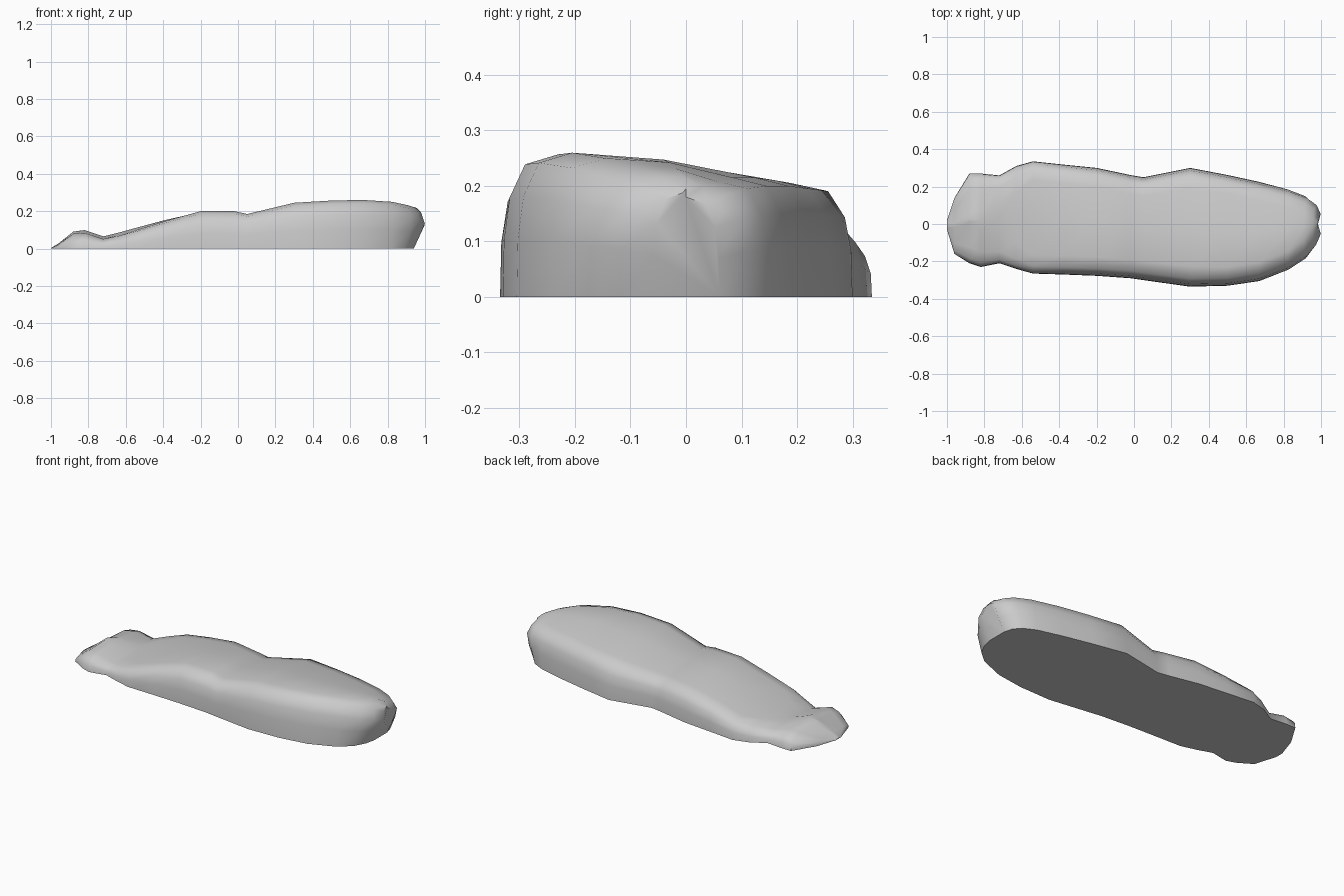
import bpy
import bmesh

cube = bpy.data.objects.get("Cube")
if cube:
    bpy.data.objects.remove(cube)

# One flat stone colour
stone = bpy.data.materials.new("pale_grey_stone")
stone.use_nodes = True
grey = (0.6, 0.6, 0.6, 1)
stone.diffuse_color = grey
stone.node_tree.nodes["Principled BSDF"].inputs["Base Color"].default_value = grey

# Stations: x, front edge, back edge, front height, back height, shoulder inset
stations = [
    (-1.0, -.03, .02, .003, .003, .01),
    (-.96, -.16, .14, .025, .025, .07),
    (-.88, -.21, .27, .085, .08, .11),
    (-.82, -.23, .27, .09, .09, .10),
    (-.72, -.21, .26, .055, .065, .08),
    (-.63, -.24, .31, .075, .085, .07),
    (-.54, -.265, .335, .10, .105, .05),
    (-.38, -.27, .318, .15, .14, .05),
    (-.2, -.277, .30, .20, .17, .05),
    (-.02, -.29, .262, .20, .17, .05),
    (.05, -.3, .25, .185, .165, .05),
    (.3, -.335, .30, .245, .205, .055),
    (.5, -.33, .262, .257, .21, .05),
    (.67, -.305, .225, .26, .215, .05),
    (.83, -.245, .185, .25, .215, .05),
    (.93, -.185, .15, .232, .21, .05),
    (.98, -.12, .11, .215, .20, .04),
    (1.0, -.06, .06, .19, .18, .03),
]

# Half profile: inset as a share of the shoulder, height as a share of the top
HALF = [(0, 0), (.04, .4), (.25, .7), (.8, .93), (2, 1)]


def section(x, front, back, zf, zb, inset):
    """Closed cross-section with a flat base and rounded shoulders."""
    ring = [(front + i * inset, h * zf) for i, h in HALF]
    mid = (front + back) / 2
    ring.append((mid, (zf + zb) / 2 + .01 * min(1, zf / .1)))
    ring += [(back - i * inset, h * zb) for i, h in reversed(HALF)]
    # The blunt end leans out at mid height
    lean = max(0, (x - .8) / .2)
    points = []
    for y, z in ring:
        shift = .06 * (1 - z / .13) if z < .13 else .03 * (z - .13) / .09
        points.append((x - lean * shift, y, z))
    return points


# Loft the rock between the cross-sections
bm = bmesh.new()
rings = [[bm.verts.new(p) for p in section(*s)] for s in stations]
for a, b in zip(rings, rings[1:]):
    for i in range(len(a)):
        j = (i + 1) % len(a)
        bm.faces.new((a[i], a[j], b[j], b[i]))
bm.faces.new(rings[0])
bm.faces.new(rings[-1])
bmesh.ops.recalc_face_normals(bm, faces=bm.faces[:])

mesh = bpy.data.meshes.new("flat_rock")
bm.to_mesh(mesh)
bm.free()
mesh.materials.append(stone)
rock = bpy.data.objects.new("flat_rock", mesh)
bpy.context.collection.objects.link(rock)

# Smooth surface with a crisp base edge
bpy.ops.object.select_all(action="DESELECT")
rock.select_set(True)
bpy.context.view_layer.objects.active = rock
bpy.ops.object.shade_smooth_by_angle(angle=0.9)
